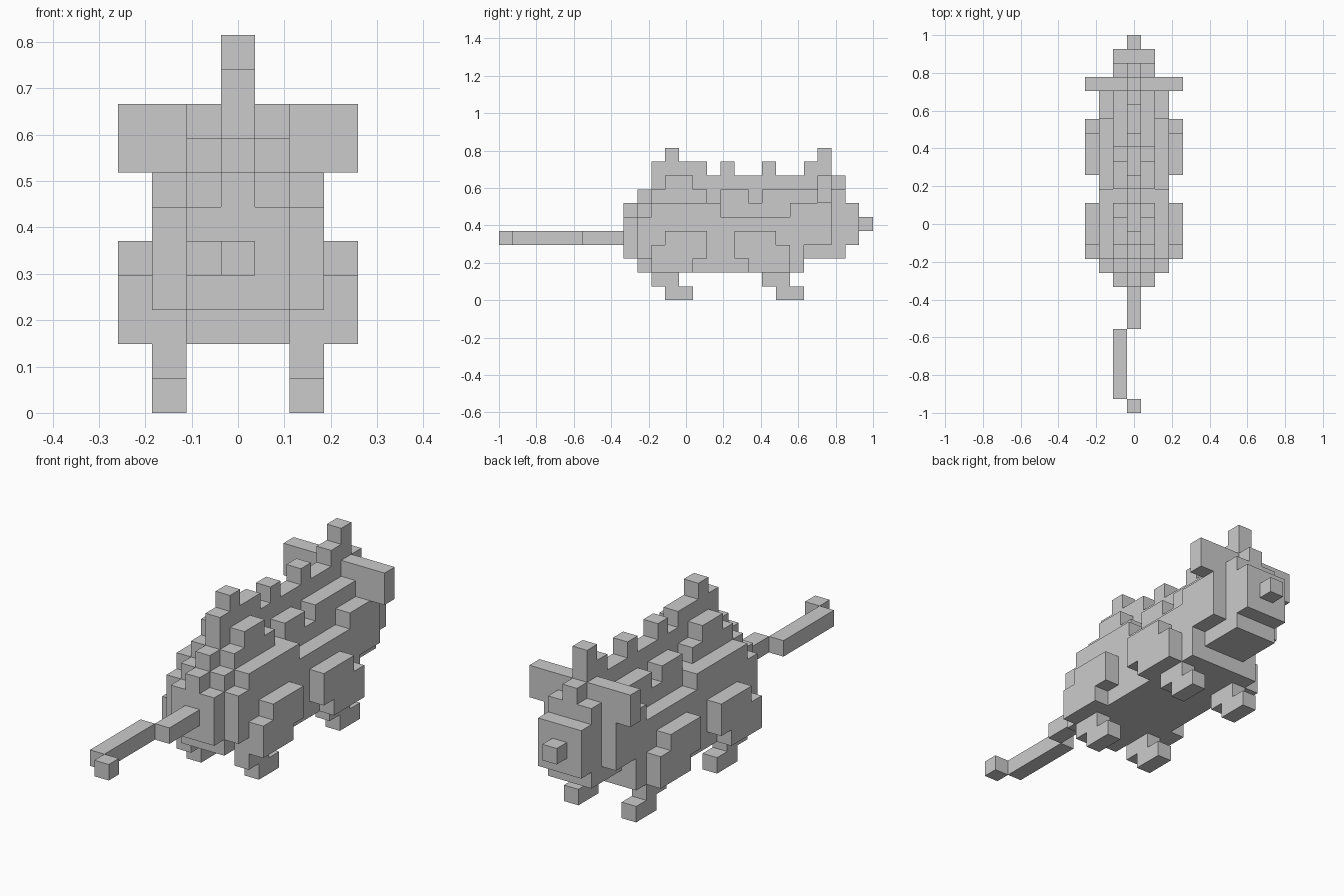
import bpy, bmesh, math
from mathutils import Vector

if "Cube" in bpy.data.objects:
    bpy.data.objects.remove(bpy.data.objects["Cube"])

# Block creature on a 7 x 27 x 11 grid; block column (0, 13, z) is centred on x = y = 0
U = 2 / 27
parts = {}
filled = set()


def block(name, xs, ys, zs, mirror=False):
    """Fill inclusive-exclusive ranges of grid cells for a named part."""
    for x in range(*xs):
        for y in range(*ys):
            for z in range(*zs):
                for c in {(x, y, z), (-x if mirror else x, y, z)}:
                    if c not in filled:
                        filled.add(c)
                        parts.setdefault(name, []).append(c)


def slab(name, x, y0, tops, bottoms):
    """One lengthwise body slice, mirrored, from top and bottom heights."""
    for i, (t, b) in enumerate(zip(tops, bottoms)):
        block(name, (x, x + 1), (y0 + i, y0 + i + 1), (b, t), True)


# Body: spine slice, inner flanks, outer flanks
under = [3] + [2] * 12 + [3] * 3 + [4]
slab("spine", 0, 9, [7, 8, 10, 11, 10, 10, 9, 10, 9, 9, 10, 9, 9, 10, 11, 9, 7], under)
slab("inner_flanks", 1, 9, [6, 7, 8, 9, 9, 8, 7, 8, 8, 7, 8, 8, 8, 8, 9, 8, 7], under)
slab("outer_flanks", 2, 10, [6] + [7] * 5 + [6] * 5 + [7] * 3,
     [3] + [2] * 11 + [4] * 2)

# Thighs bulging from the sides
slab("front_thighs", 3, 11, [4, 5, 5, 5], [2, 2, 2, 3])
slab("rear_thighs", 3, 17, [5, 5, 5, 4], [3, 2, 2, 2])

# Legs and feet
for name, y in (("front_legs", 11), ("rear_legs", 19)):
    block(name, (2, 3), (y, y + 2), (1, 2), True)
    block(name, (2, 3), (y + 1, y + 3), (0, 1), True)

# Side fins and the nub on the end
block("side_fins", (2, 4), (23, 24), (7, 9), True)
block("end_nub", (0, 1), (26, 27), (5, 6))

# Bent tail
block("tail", (0, 1), (6, 9), (4, 5))
block("tail", (-1, 0), (1, 6), (4, 5))
block("tail", (0, 1), (0, 1), (4, 5))


def build(name, cells):
    """Skin only the exposed cell sides, then merge flat areas."""
    bm = bmesh.new()
    for c in cells:
        for axis in range(3):
            for s in (-1, 1):
                n = list(c)
                n[axis] += s
                if tuple(n) in filled:
                    continue
                a, b = (axis + 1) % 3, (axis + 2) % 3
                loop = []
                for da, db in ((-1, -1), (1, -1), (1, 1), (-1, 1))[::s]:
                    p = Vector((c[0], c[1] - 13, c[2] + 0.5))
                    p[axis] += s / 2
                    p[a] += da / 2
                    p[b] += db / 2
                    loop.append(bm.verts.new(p * U))
                bm.faces.new(loop)
    bmesh.ops.remove_doubles(bm, verts=bm.verts, dist=U / 100)
    bmesh.ops.dissolve_limit(bm, angle_limit=math.radians(1),
                             verts=bm.verts, edges=bm.edges)
    me = bpy.data.meshes.new(name)
    bm.to_mesh(me)
    bm.free()
    bpy.context.collection.objects.link(bpy.data.objects.new(name, me))


for name, cells in parts.items():
    build(name, cells)
